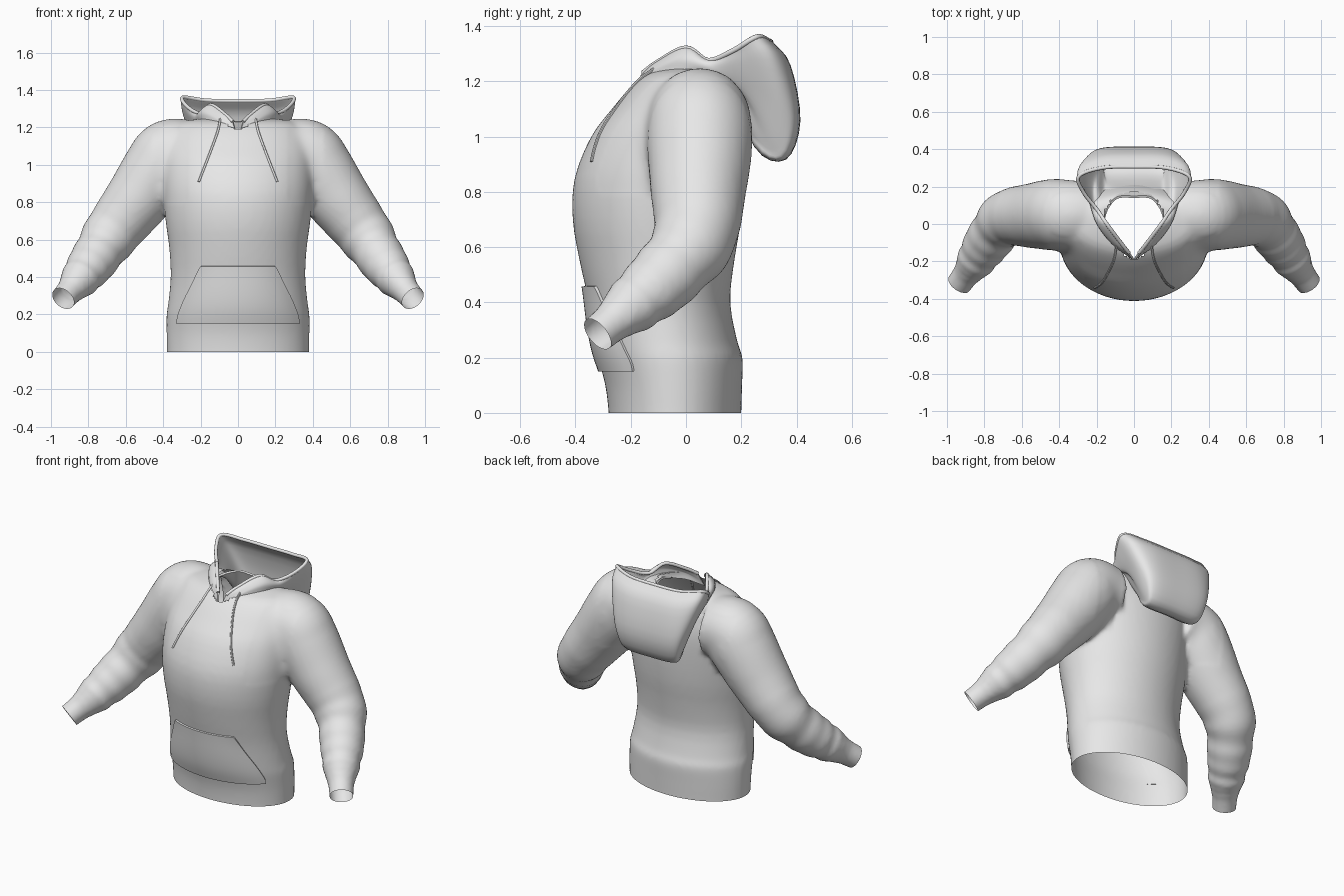
import bpy, bmesh, math
from mathutils import Vector
from mathutils.bvhtree import BVHTree

if "Cube" in bpy.data.objects:
    bpy.data.objects.remove(bpy.data.objects["Cube"])

grey = bpy.data.materials.new("light_grey_fabric")
grey.diffuse_color = (0.8, 0.8, 0.8, 1)
grey.use_nodes = True
grey.node_tree.nodes["Principled BSDF"].inputs["Base Color"].default_value = grey.diffuse_color


def spline(pts, n):
    """Smooth curve through points of any dimension, n steps per span."""
    pts = [Vector(p) for p in pts]
    ext = [2 * pts[0] - pts[1]] + pts + [2 * pts[-1] - pts[-2]]
    out = []
    for i in range(len(pts) - 1):
        a, b, c, d = ext[i:i + 4]
        for k in range(n):
            t = k / n
            out.append(0.5 * (2 * b + (c - a) * t + (2 * a - 5 * b + 4 * c - d) * t * t
                              + (3 * b - a - 3 * c + d) * t ** 3))
    return out + [pts[-1]]


def loft(rings, closed=True, caps=True):
    """Join equal rings of points into one surface."""
    n = len(rings[0])
    verts = [p for r in rings for p in r]
    faces = []
    for i in range(len(rings) - 1):
        for j in range(n if closed else n - 1):
            k = (j + 1) % n
            faces.append((i * n + j, i * n + k, (i + 1) * n + k, (i + 1) * n + j))
    if caps:
        faces += [tuple(range(n))[::-1], tuple(range(len(verts) - n, len(verts)))]
    return verts, faces


def tube(path, ref, sides):
    """Solid tube along (x, y, z, radius) points."""
    rings = []
    for i, p in enumerate(path):
        c = p.to_3d()
        t = (path[min(i + 1, len(path) - 1)].to_3d() - path[max(i - 1, 0)].to_3d()).normalized()
        u = t.cross(Vector(ref)).normalized()
        v = t.cross(u)
        rings.append([c + p[3] * (u * math.cos(a) + v * math.sin(a))
                      for a in (2 * math.pi * k / sides for k in range(sides))])
    return loft(rings)


def make(name, parts):
    verts, faces = [], []
    for v, f in parts:
        faces += [tuple(i + len(verts) for i in q) for q in f]
        verts += [tuple(p) for p in v]
    me = bpy.data.meshes.new(name)
    me.from_pydata(verts, [], faces)
    bm = bmesh.new()
    bm.from_mesh(me)
    bmesh.ops.recalc_face_normals(bm, faces=bm.faces)
    bm.to_mesh(me)
    bm.free()
    me.materials.append(grey)
    ob = bpy.data.objects.new(name, me)
    bpy.context.collection.objects.link(ob)
    return ob


def apply_modifiers(ob):
    dg = bpy.context.evaluated_depsgraph_get()
    me = bpy.data.meshes.new_from_object(ob.evaluated_get(dg))
    ob.modifiers.clear()
    ob.data = me


def smooth(ob, angle=45):
    bpy.ops.object.select_all(action='DESELECT')
    ob.select_set(True)
    bpy.context.view_layer.objects.active = ob
    bpy.ops.object.shade_smooth_by_angle(angle=math.radians(angle))


def flip(pts):
    return [Vector((-p[0],) + tuple(p[1:])) for p in pts]


# Torso sections: height, half width, front y, back y
sections = [(-.06, .38, -.28, .20), (0, .38, -.28, .20), (.1, .382, -.292, .203),
            (.2, .382, -.318, .205), (.25, .374, -.328, .188), (.4, .36, -.352, .16),
            (.55, .367, -.385, .175), (.7, .387, -.41, .20), (.85, .40, -.403, .215),
            (1.0, .40, -.343, .22), (1.1, .39, -.268, .205), (1.18, .36, -.20, .18),
            (1.225, .31, -.145, .155), (1.245, .22, -.08, .13)]
rings = []
for z, w, f, b in spline(sections, 3):
    rings.append([Vector((w * math.cos(a), (f + b) / 2 + (b - f) / 2 * math.sin(a), z))
                  for a in (2 * math.pi * k / 64 for k in range(64))])
torso = loft(rings)

# Sleeve path with radius, lightly wrinkled over the forearm
sleeve = spline([(.24, .05, 1.06, .178), (.365, .05, 1.055, .188), (.425, .05, .975, .192),
                 (.53, .045, .825, .176), (.675, .03, .635, .149), (.765, -.07, .50, .128),
                 (.83, -.17, .41, .110), (.87, -.23, .36, .090), (.895, -.265, .33, .074),
                 (.935, -.32, .285, .068), (.97, -.37, .245, .066)], 8)
for i, p in enumerate(sleeve):
    if 28 < i < 62:
        p[3] += .003 * math.sin(i * 1.15) + .003 * math.sin(i * .63)
both = [tube(s, (0, 1, 0), 32) for s in (sleeve, flip(sleeve))]

# Fuse torso and sleeves into one skin
body = make("body_and_sleeves", [torso] + both)
m = body.modifiers.new("fuse", 'REMESH')
m.mode = 'VOXEL'
m.voxel_size = .015
m = body.modifiers.new("soften", 'SMOOTH')
m.factor = .5
m.iterations = 5
apply_modifiers(body)

bm = bmesh.new()
bm.from_mesh(body.data)
# Blend the sleeve seams into the chest and back
for _ in range(16):
    seam = [v for v in bm.verts if .27 < abs(v.co.x) < .45 and .8 < v.co.z < 1.2]
    bmesh.ops.smooth_vert(bm, verts=seam, factor=.5, use_axis_x=True, use_axis_y=True, use_axis_z=True)

# Open the hem, both cuffs and the neck
cuts = [((0, 0, 0), (0, 0, -1))]
cuts += [((s * .935, -.32, .285), (s * .49, -.68, -.55)) for s in (1, -1)]
for co, no in cuts:
    bmesh.ops.bisect_plane(bm, geom=bm.verts[:] + bm.edges[:] + bm.faces[:],
                           plane_co=co, plane_no=no, clear_outer=True)
hole = []
for f in bm.faces:
    x, y, z = f.calc_center_median()
    r = abs(y) / (.19 if y < 0 else .172)
    if z > 1.1 and r < 1 and abs(x) < .17 * ((1 - r) ** .6 if y < 0 else math.sqrt(1 - r * r)):
        hole.append(f)
bmesh.ops.delete(bm, geom=hole, context='FACES')
bm.to_mesh(body.data)
bm.free()
smooth(body, 60)
tree = BVHTree.FromPolygons([v.co for v in body.data.vertices],
                            [p.vertices[:] for p in body.data.polygons])


def front_y(x, z):
    hit = tree.ray_cast(Vector((x, -2, z)), Vector((0, 1, 0)))[0]
    return hit.y if hit else -.15


# Hood profiles from rim, over the hanging bag, to the neck seam
side = [
    [(.17, .30, 1.345), (.18, .365, 1.26), (.175, .40, 1.06), (.155, .352, .925), (.14, .25, .97), (.085, .142, 1.235)],
    [(.295, .255, 1.36), (.285, .31, 1.28), (.235, .35, 1.1), (.185, .325, .96), (.165, .245, 1.01), (.135, .095, 1.23)],
    [(.27, .17, 1.31), (.272, .2, 1.275), (.25, .23, 1.2), (.22, .22, 1.15), (.195, .18, 1.17), (.158, .03, 1.225)],
    [(.2, .08, 1.275), (.22, .085, 1.265), (.225, .09, 1.25), (.215, .08, 1.235), (.19, .05, 1.225), (.158, -.02, 1.22)],
    [(.145, 0, 1.32), (.17, 0, 1.305), (.185, -.01, 1.28), (.18, -.02, 1.25), (.165, -.04, 1.22), (.14, -.07, 1.205)],
    [(.07, -.1, 1.27), (.09, -.105, 1.26), (.1, -.11, 1.245), (.1, -.115, 1.235), (.095, -.12, 1.215), (.085, -.125, 1.19)]]
top, low = Vector((.027, -.155, 1.23)), Vector((.004, -.188, 1.15))
side.append([top.lerp(low, k / 5) for k in range(6)])
middle = [(0, y * 1.02, z - .003) for x, y, z in side[0]]
profiles = [spline(p, 4) for p in [flip(p) for p in side[::-1]] + [middle] + side]
columns = [spline(c, 6) for c in zip(*profiles)]
hood = make("hood", [loft(columns, closed=False, caps=False)])
m = hood.modifiers.new("cloth", 'SOLIDIFY')
m.thickness = .012
m.offset = 0
apply_modifiers(hood)
smooth(hood, 60)

# Piped edge around the hood opening
rim = [Vector((*p, .010)) for p in columns[0]]
smooth(make("hood_rim", [tube(rim, (0, 0, 1), 10)]))

# Drawstrings lying on the chest
cord = [Vector((.095, -.115, 1.245, .006)), Vector((.1, -.16, 1.215, .006))]
for k in range(13):
    t = k / 12
    x, z = .108 + .102 * t ** 1.05, 1.18 - .27 * t
    cord.append(Vector((x, front_y(x, z) - .003, z, .006)))
for name, path in (("right_drawstring", cord), ("left_drawstring", flip(cord))):
    smooth(make(name, [tube(path, (0, 1, 0), 8)]))

# Front pocket: slanted sides, wrapped on the belly, slightly puffed
outline = [(.15, .328), (.19, .325), (.27, .295), (.37, .245), (.44, .212), (.457, .2)]
rows = []
for z, w in spline(outline, 3):
    row = []
    for k in range(25):
        s = k / 12 - 1
        puff = .008 * math.sin(math.pi * (z - .15) / .307) * (1 - s ** 4)
        row.append(Vector((w * s, front_y(w * s, z) - .014 - puff, z)))
    rows.append(row)
pocket = make("front_pocket", [loft(rows, closed=False, caps=False)])
if sum(p.normal.y for p in pocket.data.polygons) > 0:
    pocket.data.flip_normals()
m = pocket.modifiers.new("thickness", 'SOLIDIFY')
m.thickness = .011
m.offset = -1
apply_modifiers(pocket)
smooth(pocket, 40)
